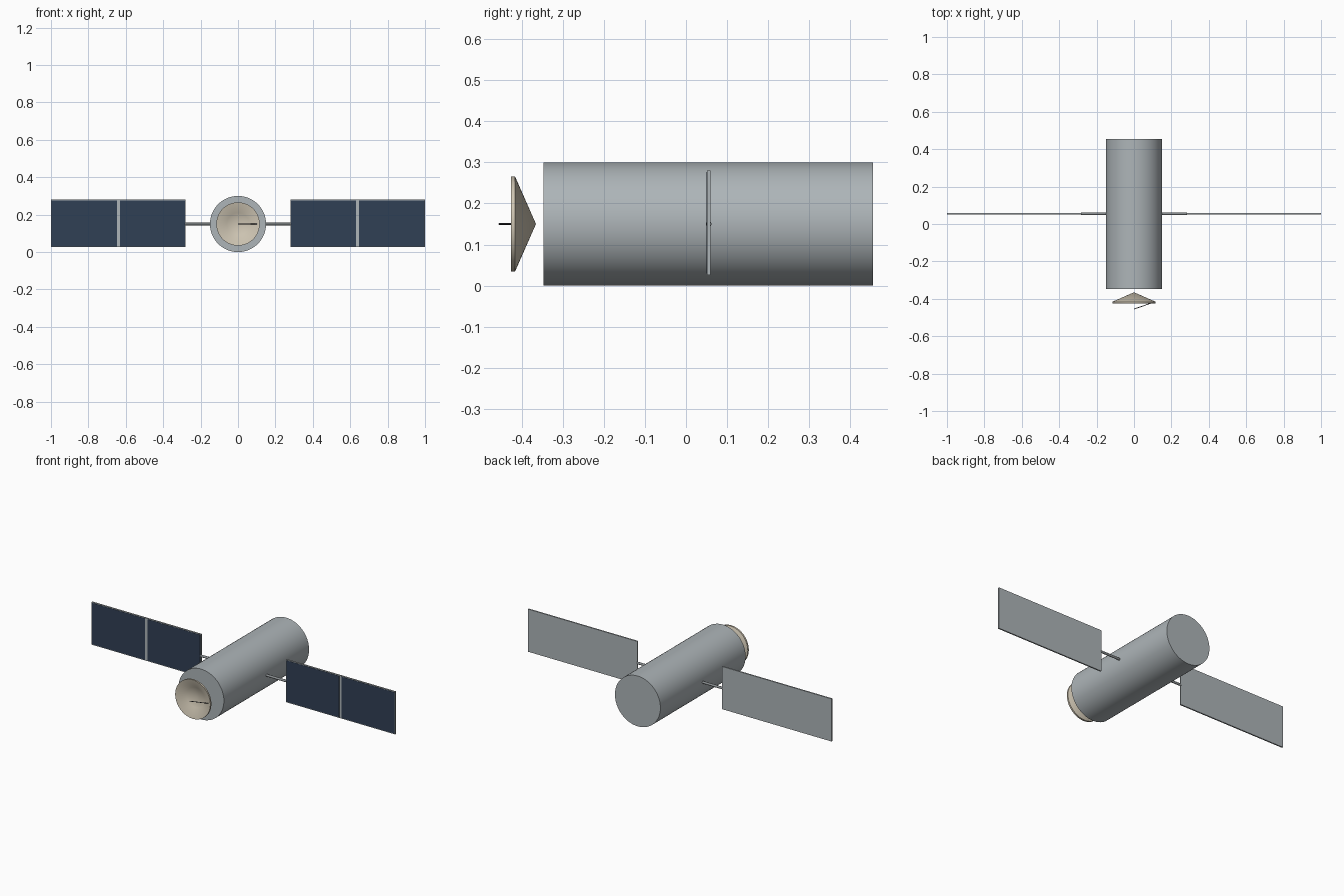
import bpy, bmesh, math
from mathutils import Vector

cube = bpy.data.objects.get("Cube")
if cube:
    bpy.data.objects.remove(cube, do_unlink=True)

AXIS_Z = 0.15   # height of the body's long axis
WING_Y = 0.055  # depth of the solar wings


def material(name, rgb):
    m = bpy.data.materials.new(name)
    m.use_nodes = True
    m.diffuse_color = (*rgb, 1)
    m.node_tree.nodes["Principled BSDF"].inputs["Base Color"].default_value = (*rgb, 1)
    return m


hull_gray = material("hull gray", (0.42, 0.46, 0.48))
strut_gray = material("strut gray", (0.26, 0.28, 0.29))
cell_blue = material("solar cell blue", (0.03, 0.05, 0.09))
dish_cream = material("dish cream", (0.62, 0.56, 0.45))
feed_dark = material("feed dark gray", (0.05, 0.05, 0.06))


def finish(name, bm, mat, smooth=False):
    bmesh.ops.recalc_face_normals(bm, faces=bm.faces)
    mesh = bpy.data.meshes.new(name)
    bm.to_mesh(mesh)
    bm.free()
    mesh.materials.append(mat)
    ob = bpy.data.objects.new(name, mesh)
    bpy.context.collection.objects.link(ob)
    if smooth:
        bpy.ops.object.select_all(action="DESELECT")
        ob.select_set(True)
        bpy.context.view_layer.objects.active = ob
        bpy.ops.object.shade_smooth_by_angle(angle=math.radians(30))
    return ob


def rod(name, start, end, radius, mat, sides):
    a, b = Vector(start), Vector(end)
    bm = bmesh.new()
    bmesh.ops.create_cone(bm, cap_ends=True, segments=sides, radius1=radius,
                          radius2=radius, depth=(b - a).length)
    turn = (b - a).to_track_quat("Z", "Y").to_matrix()
    bmesh.ops.rotate(bm, verts=bm.verts, matrix=turn)
    bmesh.ops.translate(bm, verts=bm.verts, vec=(a + b) / 2)
    return finish(name, bm, mat, True)


def box(name, low, high, mat):
    a, b = Vector(low), Vector(high)
    bm = bmesh.new()
    bmesh.ops.create_cube(bm, size=1)
    bmesh.ops.scale(bm, verts=bm.verts, vec=b - a)
    bmesh.ops.translate(bm, verts=bm.verts, vec=(a + b) / 2)
    return finish(name, bm, mat)


def lathe(name, profile, mat, sides):
    """Spin (radius, y) points about the body's long axis."""
    bm = bmesh.new()
    pts = [bm.verts.new((r, y, AXIS_Z)) for r, y in profile]
    edges = [bm.edges.new(pair) for pair in zip(pts, pts[1:])]
    bmesh.ops.spin(bm, geom=pts + edges, cent=(0, 0, AXIS_Z), axis=(0, 1, 0),
                   angle=math.tau, steps=sides)
    bmesh.ops.remove_doubles(bm, verts=bm.verts, dist=0.00005)
    return finish(name, bm, mat, True)


# Main body
rod("body", (0, -0.347, AXIS_Z), (0, 0.455, AXIS_Z), 0.15, hull_gray, 64)

# Dish: straight cone behind, short rim, shallow bowl in front
lathe("dish", [(0, -0.365), (0.116, -0.416), (0.116, -0.426), (0.113, -0.426),
               (0.06, -0.398), (0, -0.385)], dish_cream, 40)

# Feed strut from the rim to the focus
rod("feed_strut", (0.1, -0.42, AXIS_Z), (0, -0.455, AXIS_Z), 0.002, feed_dark, 8)

# Solar wings
for side, s in (("left", 1), ("right", -1)):
    rod(side + "_wing_strut", (s * 0.14, WING_Y, AXIS_Z), (s * 0.283, WING_Y, AXIS_Z),
        0.007, strut_gray, 16)
    xs = sorted((s * 0.28, s))
    box(side + "_wing_panel", (xs[0], WING_Y - 0.004, 0.026),
        (xs[1], WING_Y + 0.004, 0.28), hull_gray)
    for part, x0, x1 in (("inner", 0.284, 0.632), ("outer", 0.648, 0.996)):
        xs = sorted((s * x0, s * x1))
        box(f"{side}_{part}_cells", (xs[0], WING_Y - 0.005, 0.03),
            (xs[1], WING_Y - 0.003, 0.276), cell_blue)
